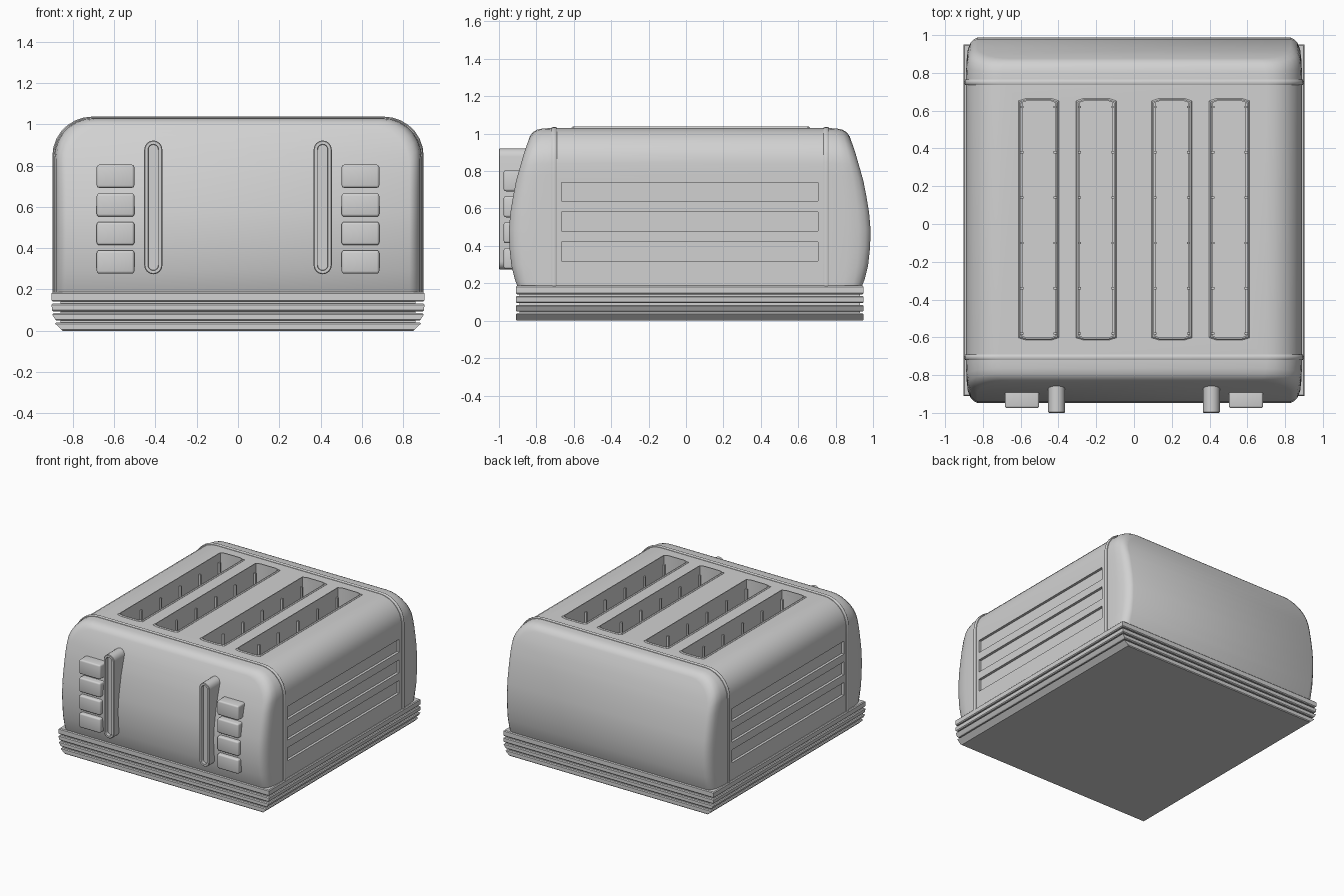
import bpy, bmesh, math

if "Cube" in bpy.data.objects:
    bpy.data.objects.remove(bpy.data.objects["Cube"])

grey = bpy.data.materials.new("plain grey")
grey.use_nodes = True
COLOUR = (0.64, 0.64, 0.64, 1)
grey.diffuse_color = COLOUR
grey.node_tree.nodes["Principled BSDF"].inputs["Base Color"].default_value = COLOUR

MID = 0.02          # centre of the body along y
TOP = 1.03


def finish(name, bm):
    bmesh.ops.recalc_face_normals(bm, faces=bm.faces)
    mesh = bpy.data.meshes.new(name)
    bm.to_mesh(mesh)
    bm.free()
    mesh.materials.append(grey)
    obj = bpy.data.objects.new(name, mesh)
    bpy.context.collection.objects.link(obj)
    return obj


def loft(bm, rings, cap=True, wrap=False):
    """Skin closed rings of points; cap the ends or join last to first."""
    loops = [[bm.verts.new(p) for p in ring] for ring in rings]
    pairs = list(zip(loops, loops[1:])) + ([(loops[-1], loops[0])] if wrap else [])
    for a, b in pairs:
        for i in range(len(a)):
            j = (i + 1) % len(a)
            bm.faces.new((a[i], a[j], b[j], b[i]))
    if cap and not wrap:
        bm.faces.new(loops[0])
        bm.faces.new(loops[-1])
    return loops


def add_box(bm, x, y, z):
    """Box from (min, max) pairs."""
    loft(bm, [[(x[0], y[0], h), (x[1], y[0], h), (x[1], y[1], h), (x[0], y[1], h)] for h in z])


def modify(obj, kind, **settings):
    mod = obj.modifiers.new(kind.title(), kind)
    for key, value in settings.items():
        setattr(mod, key, value)
    bpy.context.view_layer.objects.active = obj
    bpy.ops.object.select_all(action='DESELECT')
    obj.select_set(True)
    bpy.ops.object.modifier_apply(modifier=mod.name)


def smooth(obj, angle=30):
    bpy.ops.object.select_all(action='DESELECT')
    obj.select_set(True)
    bpy.context.view_layer.objects.active = obj
    bpy.ops.object.shade_smooth_by_angle(angle=math.radians(angle))


def arch(inset=0.0):
    """Arched cross-section, bottom right over the top to bottom left."""
    half = [(0.89, z) for z in (0.17, 0.22, 0.3, 0.4, 0.5, 0.6, 0.7, 0.78)]
    for k in range(8):
        a = math.radians(90 * k / 7)
        half.append((0.70 + 0.19 * math.cos(a), 0.84 + 0.19 * math.sin(a)))
    sx = (0.89 - inset) / 0.89
    sz = (TOP - 0.17 - inset * 0.75) / (TOP - 0.17)
    half = [(x * sx, 0.17 + (z - 0.17) * sz) for x, z in half]
    return half + [(-x, z) for x, z in reversed(half)]


BULGE = [(0.17, 0.915), (0.22, 0.935), (0.3, 0.955), (0.45, 0.97), (0.6, 0.957),
         (0.75, 0.928), (0.9, 0.885), (1.0, 0.85), (1.1, 0.81)]


def end_depth(z):
    for (z0, d0), (z1, d1) in zip(BULGE, BULGE[1:]):
        if z <= z1:
            return d0 + (d1 - d0) * max(0, z - z0) / (z1 - z0)
    return BULGE[-1][1]


# Body: one lofted shell with bulging front and back ends
CAP = [(1, 0.06), (0.96, 0.042), (0.88, 0.024), (0.72, 0.01), (0.45, 0.003), (0, 0)]
rings = []
for side, steps in ((-1, CAP), (1, CAP[::-1])):
    for f, inset in steps:
        rings.append([(x, MID + side * (0.74 + (end_depth(z) - 0.74) * f), z) for x, z in arch(inset)])
bm = bmesh.new()
loops = loft(bm, rings, cap=False)
for loop in (loops[0], loops[-1]):
    n = len(loop)
    for i in range(n // 2 - 1):
        bm.faces.new((loop[i], loop[i + 1], loop[n - 2 - i], loop[n - 1 - i]))
body = finish("body", bm)

# Bread slots and side recesses are cut from the body
SLOTS = (-0.505, -0.2, 0.2, 0.505)


def slot_outline(cx, w, grow, z):
    y0, y1 = -0.59 - grow, 0.64 + grow
    c = w * 0.65
    return [(cx - w, y0, z), (cx - c, y0 - 0.012, z), (cx + c, y0 - 0.012, z), (cx + w, y0, z),
            (cx + w, y1, z), (cx + c, y1 + 0.012, z), (cx - c, y1 + 0.012, z), (cx - w, y1, z)]


LOUVRES = (0.32, 0.48, 0.64)
bm = bmesh.new()
for cx in SLOTS:
    loft(bm, [slot_outline(cx, 0.095, 0, z) for z in (0.28, 1.2)])
for side in (-1, 1):
    for z in LOUVRES:
        add_box(bm, sorted((side * 0.87, side * 1.0)), (-0.665, 0.705), (z, z + 0.1))
cutter = finish("cutter", bm)
modify(body, 'BOOLEAN', operation='DIFFERENCE', solver='EXACT', object=cutter)
bpy.data.objects.remove(cutter)
smooth(body)

# Thin raised rims around the slots
bm = bmesh.new()
for cx in SLOTS:
    loft(bm, [slot_outline(cx, w, w - 0.095, z) for w, z in
              ((0.095, 1.0), (0.095, 1.037), (0.101, 1.037), (0.107, 1.031), (0.107, 1.0))], wrap=True)
finish("slot_rims", bm)

# Wire guards along the slot walls
bm = bmesh.new()
for cx in SLOTS:
    for side in (-1, 1):
        xs = sorted((cx + side * 0.1, cx + side * 0.08))
        rail = sorted((cx + side * 0.1, cx + side * 0.086))
        for y in (-0.58, -0.34, -0.1, 0.14, 0.38, 0.62):
            add_box(bm, xs, (y - 0.006, y + 0.006), (0.28, 0.97))
        for z in (0.45, 0.66, 0.87):
            add_box(bm, rail, (-0.59, 0.64), (z, z + 0.012))
finish("wire_guards", bm)

# Raised bands where the end caps meet the middle
bm = bmesh.new()
for y in (-0.705, 0.75):
    loft(bm, [[(x, y + dy, z) for x, z in arch(inset)] for dy, inset in
              ((-0.016, 0.01), (-0.014, -0.004), (-0.006, -0.009), (0.006, -0.009), (0.014, -0.004), (0.016, 0.01))],
         cap=False)
smooth(finish("trim_bands", bm), 45)

# Stepped base: stacked plates around a slightly smaller core
bm = bmesh.new()
for z0, z1, w0, w1 in ((0.0, 0.04, 0.855, 0.885), (0.049, 0.085, 0.885, 0.9),
                       (0.094, 0.132, 0.9, 0.903), (0.141, 0.187, 0.903, 0.903)):
    bevel = 0.006
    profile = [(z0, w0 - bevel, bevel), (z0 + bevel, w0, 0), (z1 - bevel, w1, 0), (z1, w1 - bevel, bevel)]
    loft(bm, [[(-w, -0.91 + e, z), (w, -0.91 + e, z), (w, 0.95 - e, z), (-w, 0.95 - e, z)]
              for z, w, e in profile])
add_box(bm, (-0.86, 0.86), (-0.89, 0.93), (0.02, 0.17))
finish("base", bm)

# Control buttons in two columns
bm = bmesh.new()
for side in (-1, 1):
    for z in (0.277, 0.415, 0.553, 0.692):
        add_box(bm, sorted((side * 0.502, side * 0.684)), (-0.975, -0.86), (z, z + 0.112))
buttons = finish("buttons", bm)
modify(buttons, 'BEVEL', width=0.012, segments=3)
smooth(buttons)


# Lever tracks: upright rounded bars with a sunken channel
def stadium(cx, r, y):
    pts = []
    for base, start in ((0.8775, 0), (0.3175, 180)):
        for k in range(9):
            a = math.radians(start + 180 * k / 8)
            pts.append((cx + r * math.cos(a), y, base + r * math.sin(a)))
    return pts


bm = bmesh.new()
for cx in (-0.41, 0.41):
    loft(bm, [stadium(cx, r, y) for r, y in
              ((0.044, -0.80), (0.044, -0.996), (0.04, -1.0), (0.026, -1.0), (0.024, -0.997), (0.024, -0.975))])
smooth(finish("lever_tracks", bm))
